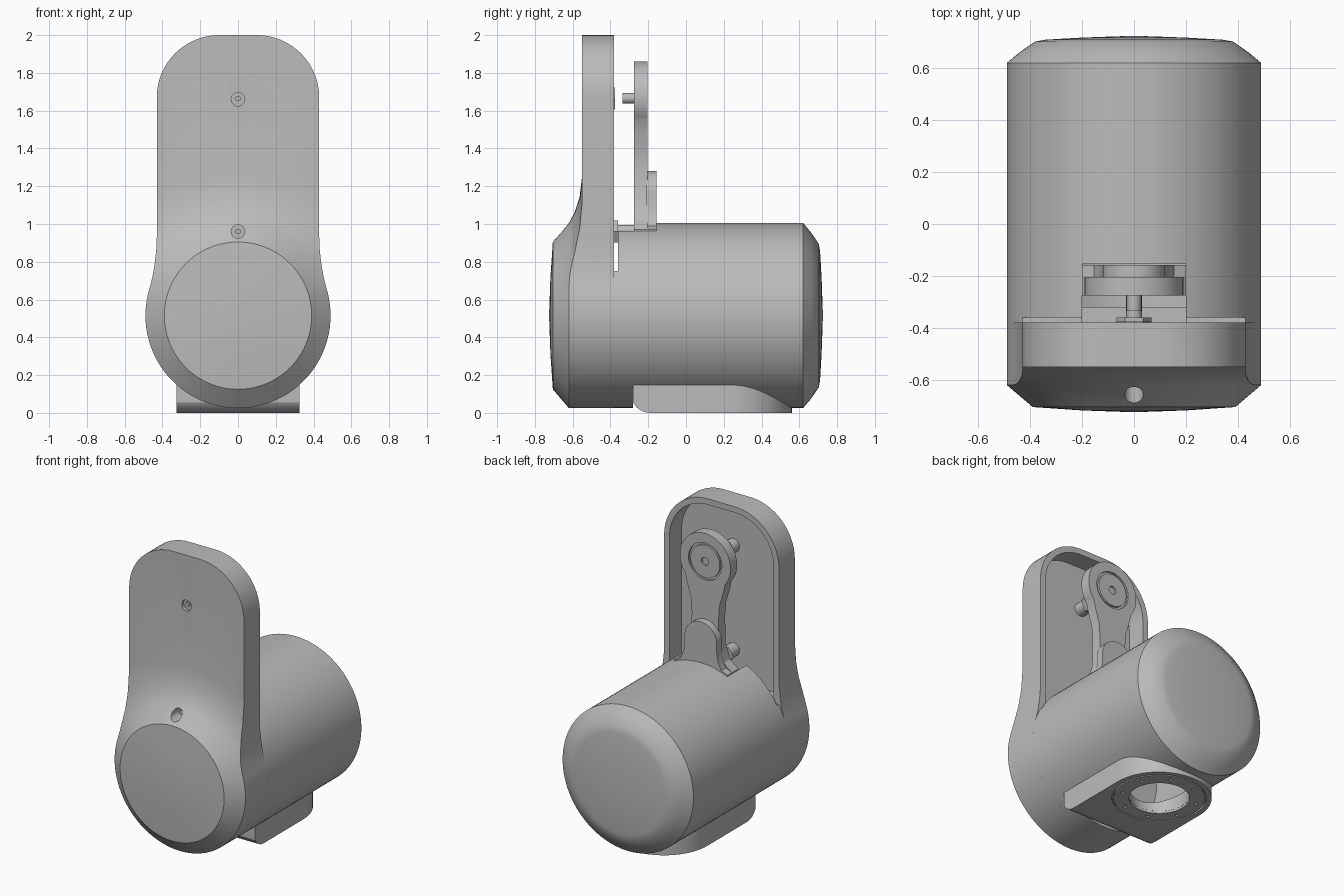
import bpy, bmesh, math

if "Cube" in bpy.data.objects:
    bpy.data.objects.remove(bpy.data.objects["Cube"])

CZ = 0.515          # height of the barrel axis
grey = bpy.data.materials.new("satin_grey")
grey.diffuse_color = (0.5, 0.5, 0.5, 1)
grey.use_nodes = True
grey.node_tree.nodes["Principled BSDF"].inputs["Base Color"].default_value = grey.diffuse_color


def finish(name, bm):
    bmesh.ops.recalc_face_normals(bm, faces=bm.faces)
    me = bpy.data.meshes.new(name)
    bm.to_mesh(me)
    bm.free()
    me.materials.append(grey)
    ob = bpy.data.objects.new(name, me)
    bpy.context.collection.objects.link(ob)
    return ob


def prism(name, pts, axis, a, b):
    """Extrude a flat outline along an axis from a to b."""
    place = {'X': lambda u, v, w: (w, u, v), 'Y': lambda u, v, w: (u, w, v),
             'Z': lambda u, v, w: (u, v, w)}[axis]
    bm = bmesh.new()
    lo = [bm.verts.new(place(u, v, a)) for u, v in pts]
    hi = [bm.verts.new(place(u, v, b)) for u, v in pts]
    bm.faces.new(lo)
    bm.faces.new(hi)
    n = len(pts)
    for i in range(n):
        j = (i + 1) % n
        bm.faces.new((lo[i], lo[j], hi[j], hi[i]))
    return finish(name, bm)


def lathe(name, prof):
    """Spin (radius, y) points around the barrel axis."""
    bm = bmesh.new()
    vs = [bm.verts.new((r, y, CZ)) for r, y in prof]
    es = [bm.edges.new(p) for p in zip(vs, vs[1:])]
    bmesh.ops.spin(bm, geom=vs + es, cent=(0, 0, CZ), axis=(0, 1, 0),
                   angle=math.tau, steps=96)
    bmesh.ops.remove_doubles(bm, verts=bm.verts, dist=1e-4)
    return finish(name, bm)


def arc(cx, cy, r, a0, a1, n=16):
    return [(cx + r * math.cos(math.radians(a0 + (a1 - a0) * i / n)),
             cy + r * math.sin(math.radians(a0 + (a1 - a0) * i / n))) for i in range(n + 1)]


def disc(cx, cy, r, n=32):
    return arc(cx, cy, r, 0, 360, n)[:-1]


def box(x, y0, y1, z0, z1):
    return prism("cutter", [(-x, z0), (x, z0), (x, z1), (-x, z1)], 'Y', y0, y1)


def mirror(half):
    """Close a right-hand outline with its mirror image."""
    return half + [(-x, z) for x, z in reversed(half) if abs(x) > 1e-5]


def carve(ob, tool, op='DIFFERENCE'):
    m = ob.modifiers.new("b", 'BOOLEAN')
    m.operation, m.object, m.solver = op, tool, 'EXACT'
    bpy.context.view_layer.objects.active = ob
    bpy.ops.object.modifier_apply(modifier=m.name)
    bpy.data.objects.remove(tool)


def cavity():
    return lathe("cutter", [(0, -0.32), (0.45, -0.32), (0.45, 0.6), (0, 0.6)])


# front shell: tall rounded plate blending into the round end of the barrel
fillet = [(0.452, 0.725), (0.441, 0.79), (0.433, 0.86), (0.43, 0.93)]
outline = mirror(arc(0, CZ, 0.49, -90, 17, 36) + fillet + arc(0.1, 1.67, 0.33, 0, 90))
shell = prism("front_shell", outline, 'Y', -0.8, -0.38)
carve(shell, lathe("cutter", [(0, -0.725), (0.2, -0.718), (0.39, -0.705), (0.49, -0.62),
      (0.55, -0.588), (0.63, -0.563), (0.74, -0.55), (1.7, -0.55), (1.7, -0.3), (0, -0.3)]),
      'INTERSECT')
hollow = mirror([(0.39, 0.75)] + arc(0.1, 1.67, 0.29, 0, 90))
carve(shell, prism("cutter", hollow, 'Y', -0.51, -0.3))
for z in (0.96, 1.66):
    carve(shell, prism("cutter", disc(0, z, 0.036), 'Y', -0.9, -0.53))

# barrel: hollow, with a slot for the arm and a gap behind the plate
barrel = lathe("barrel", [(0, -0.38), (0.49, -0.38), (0.49, 0.62), (0.44, 0.662),
               (0.38, 0.703), (0.34, 0.71), (0.2, 0.718), (0, 0.725)])
carve(barrel, cavity())
carve(barrel, box(0.7, -0.5, -0.36, 0.75, 1.2))
carve(barrel, box(0.2, -0.45, -0.155, 0.7, 1.2))
carve(barrel, box(0.325, -0.28, -0.18, -0.1, 0.12))
carve(barrel, prism("cutter", disc(0, 0.24, 0.185, 48), 'Z', -0.2, 0.4))

# mounting collar under the barrel
collar = prism("mount_collar", [(-0.325, -0.28), (0.325, -0.28)] + arc(0, 0.235, 0.325, 0, 180, 40),
               'Z', 0, 0.3)
side = arc(-0.19, 0.1, 0.1, 180, 270, 10)
side = [(max(y, -0.28), z) for y, z in side]
carve(collar, prism("cutter", [(-0.28, 0.4)] + side + [(0.7, 0), (0.7, 0.4)], 'X', -0.5, 0.5),
      'INTERSECT')
carve(collar, cavity())
carve(collar, prism("cutter", disc(0, 0.24, 0.185, 48), 'Z', -0.2, 0.5))
carve(collar, prism("cutter", disc(0, 0.24, 0.29, 48), 'Z', -0.2, 0.015))

# bolt ring set in the collar
ring = prism("bolt_ring", disc(0, 0.24, 0.28, 48), 'Z', 0, 0.02)
carve(ring, prism("cutter", disc(0, 0.24, 0.186, 48), 'Z', -0.2, 0.2))
for i in range(8):
    a = math.radians(22.5 + 45 * i)
    carve(ring, prism("cutter", disc(0.235 * math.cos(a), 0.24 + 0.235 * math.sin(a), 0.012, 10),
                      'Z', -0.1, 0.012))

# inner arm with round head, and the backing tongue behind it
arm_half = [(0.2, 0.82), (0.2, 0.97), (0.14, 1.02), (0.105, 1.12), (0.1, 1.3), (0.108, 1.4),
            (0.135, 1.49)] + arc(0, 1.67, 0.19, -38, 90, 24)
arm = prism("inner_arm", mirror(arm_half), 'Y', -0.275, -0.205)
carve(arm, prism("cutter", disc(0, 1.67, 0.125, 40), 'Y', -0.217, -0.1))
tongue_half = [(0.2, 0.82), (0.2, 0.97), (0.155, 0.99), (0.13, 1.04), (0.12, 1.1)] \
    + arc(0, 1.16, 0.12, 0, 90)
tongue = prism("arm_tongue", mirror(tongue_half), 'Y', -0.21, -0.157)

# pivot cap on the arm head with a centre hole, and its pin
cap = prism("pivot_cap", disc(0, 1.67, 0.11, 40), 'Y', -0.23, -0.204)
carve(cap, prism("cutter", disc(0, 1.67, 0.028, 16), 'Y', -0.222, -0.1))
pin = prism("pivot_pin", disc(0, 1.665, 0.028, 16), 'Y', -0.335, -0.27)

# hex bosses, screws and the lower spacer inside the plate
extras = []
for label, z, end in (("upper", 1.665, -0.375), ("lower", 0.96, -0.36)):
    extras.append(prism(label + "_boss", disc(0, z, 0.045, 20), 'Y', -0.52, end))
    extras.append(prism(label + "_nut", disc(0, z, 0.068, 6), 'Y', end - 0.05, end))
    front = -0.552 if z > 1 else -0.62
    extras.append(prism(label + "_screw", disc(0, z, 0.014, 12), 'Y', front + 0.01, -0.52))
extras.append(prism("lower_spacer", disc(0, 0.965, 0.03, 16), 'Y', -0.37, -0.27))

# smooth round surfaces, keep edges crisp
bpy.ops.object.select_all(action='DESELECT')
for ob in bpy.data.objects:
    ob.select_set(True)
bpy.context.view_layer.objects.active = shell
bpy.ops.object.shade_smooth_by_angle(angle=math.radians(25))
